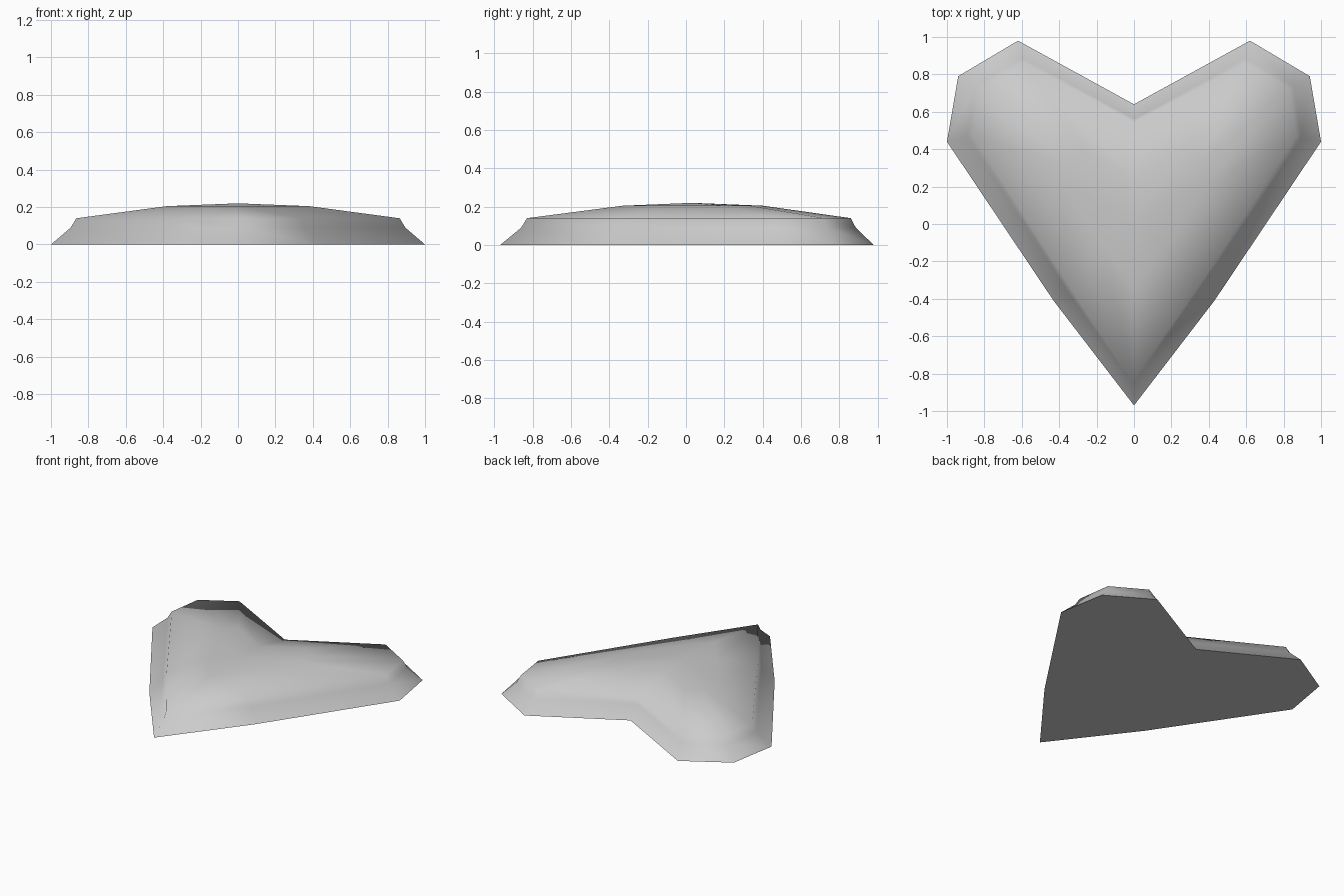
import bpy
import bmesh
import math

cube = bpy.data.objects.get("Cube")
if cube:
    bpy.data.objects.remove(cube, do_unlink=True)

# One plain grey material
grey = bpy.data.materials.new("light_grey")
grey.use_nodes = True
colour = (0.6, 0.6, 0.6, 1)
grey.diffuse_color = colour
grey.node_tree.nodes["Principled BSDF"].inputs["Base Color"].default_value = colour

# Half outlines of the heart, from the notch round to the tip
BASE = [(0, 0.64), (0.62, 0.98), (0.94, 0.79), (1, 0.44), (0.43, -0.41), (0, -0.97)]
RIM = [(0, 0.54), (0.59, 0.86), (0.83, 0.72), (0.865, 0.47), (0.34, -0.34), (0, -0.83)]
CROWN = [(0, 0.24), (0.27, 0.40), (0.36, 0.33), (0.38, 0.21), (0.16, -0.13), (0, -0.33)]


def blend(a, b, t):
    return [(p[0] + (q[0] - p[0]) * t, p[1] + (q[1] - p[1]) * t) for p, q in zip(a, b)]


def ring(bm, half, z):
    """Mirror a half outline into a closed ring of vertices."""
    full = half + [(-x, y) for x, y in reversed(half[1:-1])]
    return [bm.verts.new((x, y, z)) for x, y in full]


bm = bmesh.new()
levels = [(BASE, 0), (blend(BASE, RIM, 0.78), 0.09), (RIM, 0.14), (CROWN, 0.205)]
rings = [ring(bm, half, z) for half, z in levels]
count = len(rings[0])

# Flat underside, sloped sides and domed top
bm.faces.new(rings[0])
for low, high in zip(rings, rings[1:]):
    for i in range(count):
        j = (i + 1) % count
        bm.faces.new((low[i], low[j], high[j], high[i]))
peak = bm.verts.new((0, 0.03, 0.22))
for i in range(count):
    bm.faces.new((rings[-1][i], rings[-1][(i + 1) % count], peak))
bmesh.ops.recalc_face_normals(bm, faces=bm.faces)

mesh = bpy.data.meshes.new("heart_body")
bm.to_mesh(mesh)
bm.free()
mesh.materials.append(grey)
heart = bpy.data.objects.new("heart_body", mesh)
bpy.context.collection.objects.link(heart)

# Smooth shading with a crisp bottom edge
bpy.ops.object.select_all(action="DESELECT")
heart.select_set(True)
bpy.context.view_layer.objects.active = heart
bpy.ops.object.shade_smooth_by_angle(angle=math.radians(85))
